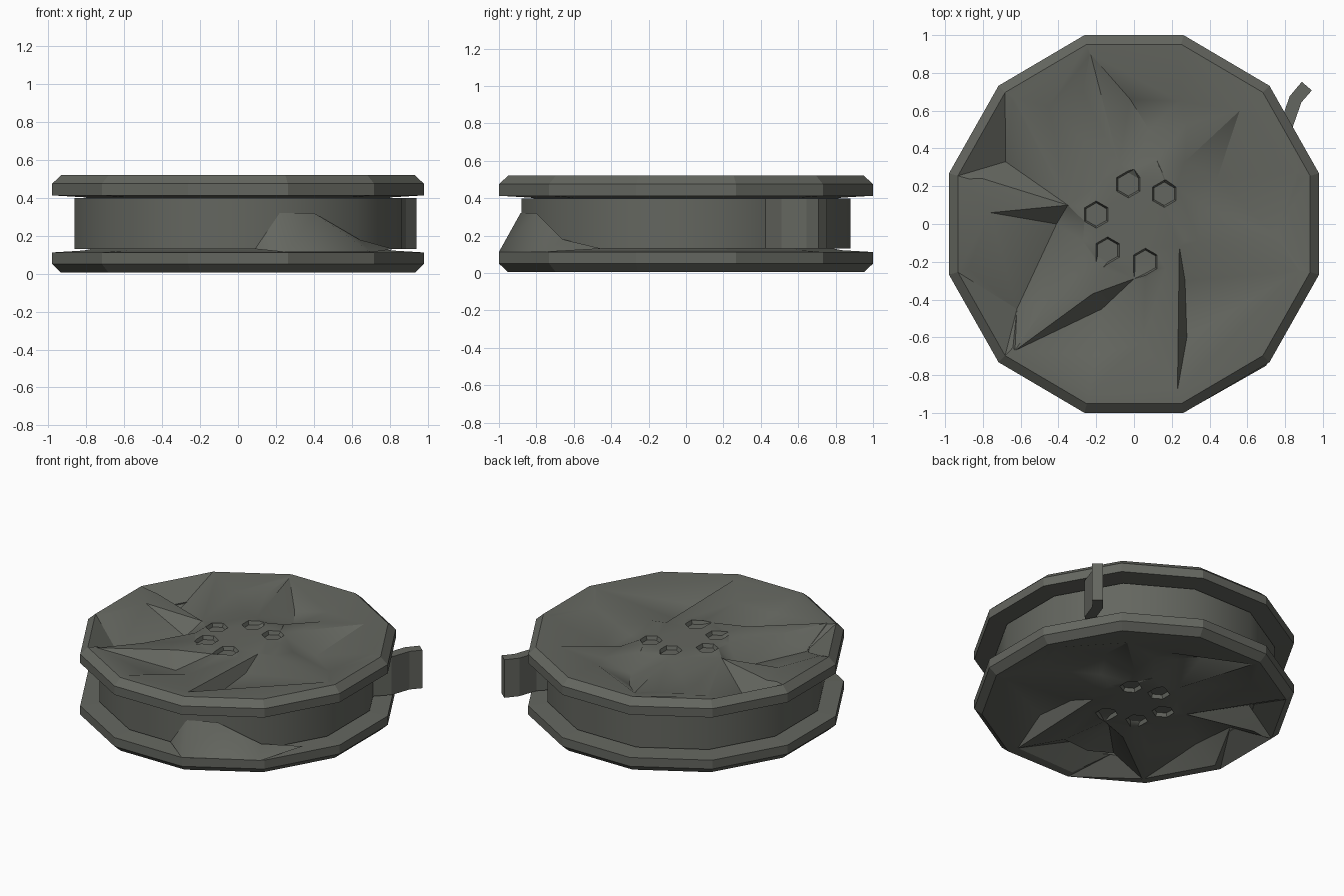
import bpy, math
from mathutils import Vector
from mathutils.geometry import delaunay_2d_cdt

if "Cube" in bpy.data.objects:
    bpy.data.objects.remove(bpy.data.objects["Cube"])

SIDES = 12
TOP = 0.525
grey = bpy.data.materials.new("dark warm grey")
grey.diffuse_color = (0.127, 0.133, 0.115, 1)
grey.use_nodes = True
grey.node_tree.nodes["Principled BSDF"].inputs["Base Color"].default_value = grey.diffuse_color


def make(name, verts, faces, smooth=None):
    mesh = bpy.data.meshes.new(name)
    mesh.from_pydata(verts, [], faces)
    mesh.materials.append(grey)
    obj = bpy.data.objects.new(name, mesh)
    bpy.context.collection.objects.link(obj)
    bpy.context.view_layer.objects.active = obj
    obj.select_set(True)
    if smooth:
        bpy.ops.object.shade_smooth_by_angle(angle=math.radians(smooth))
    obj.select_set(False)
    return obj


def ring_point(r, i, n=SIDES, x_scale=0.98):
    a = 2 * math.pi * (i + 0.5) / n
    return r * math.cos(a) * x_scale, r * math.sin(a)


def lathe(name, profile, closed=True, smooth=None):
    """Sweep an outward-facing (r, z) profile round the z axis."""
    n = len(profile)
    verts = [(*ring_point(r, i), z) for i in range(SIDES) for r, z in profile]
    faces = []
    for i in range(SIDES):
        j = (i + 1) % SIDES
        for k in range(n if closed else n - 1):
            m = (k + 1) % n
            faces.append((i * n + k, j * n + k, j * n + m, i * n + m))
    return make(name, verts, faces, smooth)


# Flange rims: bevelled twelve-sided edges, open where the face plate sits
lower = [(0.985, 0.005), (1.035, 0.05), (1.035, 0.112), (0.86, 0.122), (0.82, 0.13)]
lathe("lower_flange", lower, closed=False)
lathe("upper_flange", [(r, TOP - z) for r, z in reversed(lower)], closed=False)

# Wound strip and the core it sits on
lathe("wound_strip", [(0.80, 0.13), (0.91, 0.13), (0.91, 0.398), (0.80, 0.398)], smooth=35)
lathe("core", [(0.82, 0.10), (0.82, 0.425)], closed=False, smooth=35)

# Crease lines of the crumpled face plate: (x, y, depth below the rim)
creases = [
    # spokes running from the border to the hub
    [(-.23, .90, 0), (-.08, .32, .02)],
    [(-.27, .70, .05), (-.25, .42, .05)],
    [(-.63, .67, 0), (-.35, .10, .03)],
    [(-.80, .24, .01), (-.35, .10, .03)],
    [(-.76, .06, 0), (-.41, .0, .12), (-.62, -.45, .12), (-.76, .06, 0)],
    [(-.63, -.67, 0), (-.45, -.40, .02), (-.20, -.20, .02)],
    [(-.63, -.67, 0), (-.22, -.37, .02), (-.20, -.20, .02)],
    [(.23, -.88, 0), (.05, -.63, .02), (.06, -.29, .02)],
    [(.23, -.88, 0), (.24, -.12, .02)],
    [(.87, -.25, 0), (.34, -.09, .02)],
    [(.56, .60, 0), (.27, .33, .02)],
    [(.24, .65, .02), (.28, .53, .03), (.12, .34, .02)],
    # straight border cuts
    [(-.23, .90, 0), (.24, .65, .02)],
    [(.56, .60, 0), (.86, .27, 0)],
    [(.87, -.25, 0), (.23, -.88, 0)],
    # valley floors
    [(-.02, .66, .09), (.08, .50, .10)],
    [(-.68, .33, .12)], [(-.45, .62, .05)],
    [(-.20, -.70, .06), (-.17, -.45, .12)],
    [(.28, -.60, .10), (.27, -.30, .08)],
    [(.36, .10, .06), (.44, .24, .12), (.75, -.06, .03)],
]
# Steep window pits that only the lower plate has
pits = [[(-.76, .05, .11), (-.73, -.25, .11)], [(-.40, -.68, .11), (-.10, -.74, .11)]]


def face_plate(name, lines, place, flip):
    points, depth, edges = [], [], []

    def add(x, y, d):
        for i, p in enumerate(points):
            if (p - Vector((x, y))).length < 1e-4:
                return i
        points.append(Vector((x, y)))
        depth.append(d)
        return len(points) - 1

    # flat border
    for r in (.985, .925):
        for i in range(SIDES):
            if r > .95 or i not in (1, 2, 9, 10):
                add(*ring_point(r, i), 0)
    # hub with five small six-sided pits
    for i in range(10):
        add(*ring_point(.29, i, 10), .02)
    add(0, 0, .015)
    for cx, cy in [(-.03, .21), (.16, .16), (-.20, .05), (-.14, -.14), (.06, -.20)]:
        for r, d in [(.072, .015), (.062, .04)]:
            for i in range(6):
                px, py = ring_point(r, i, 6, 1)
                add(cx + px, cy + py, d)
    for line in lines:
        ids = [add(*p) for p in line]
        edges += list(zip(ids, ids[1:]))
    flat, _, tris, source, _, _ = delaunay_2d_cdt(points, edges, [], 0, 1e-5)
    verts = [(v.x, v.y, place(depth[s[0]] if s and s[0] < len(depth) else .03))
             for v, s in zip(flat, source)]
    make(name, verts, [tuple(reversed(t)) if flip else tuple(t) for t in tris], 32)


face_plate("upper_face", creases, lambda d: TOP - .005 - d, False)
face_plate("lower_face", [c for c in creases if (-.76, .06, 0) not in c] + pits,
           lambda d: .005 + d, True)

# Loose end of the strip
path = [(.72, .44), (.81, .53), (.855, .66), (.915, .73)]
verts, faces = [], []
for i, p in enumerate(path):
    a, b = Vector(path[max(i - 1, 0)]), Vector(path[min(i + 1, 3)])
    t = (b - a).normalized() * 0.035
    left, right = Vector(p) + Vector((-t.y, t.x)), Vector(p) + Vector((t.y, -t.x))
    verts += [(*right, .13), (*right, .398), (*left, .398), (*left, .13)]
for i in range(3):
    for k in range(4):
        m = (k + 1) % 4
        faces.append((i * 4 + k, i * 4 + 4 + k, i * 4 + 4 + m, i * 4 + m))
faces += [(0, 1, 2, 3), (15, 14, 13, 12)]
make("loose_end", verts, faces)

# Bulge flaring from the strip down to the lower flange
make("strip_bulge",
     [(.09, -.88, .13), (.26, -1.0, .113), (.70, -.75, .113), (.82, -.45, .13),
      (.64, -.66, .18), (.40, -.80, .32), (.22, -.885, .32)],
     [(0, 1, 6), (1, 2, 5, 6), (2, 4, 5), (2, 3, 4)], 70)
